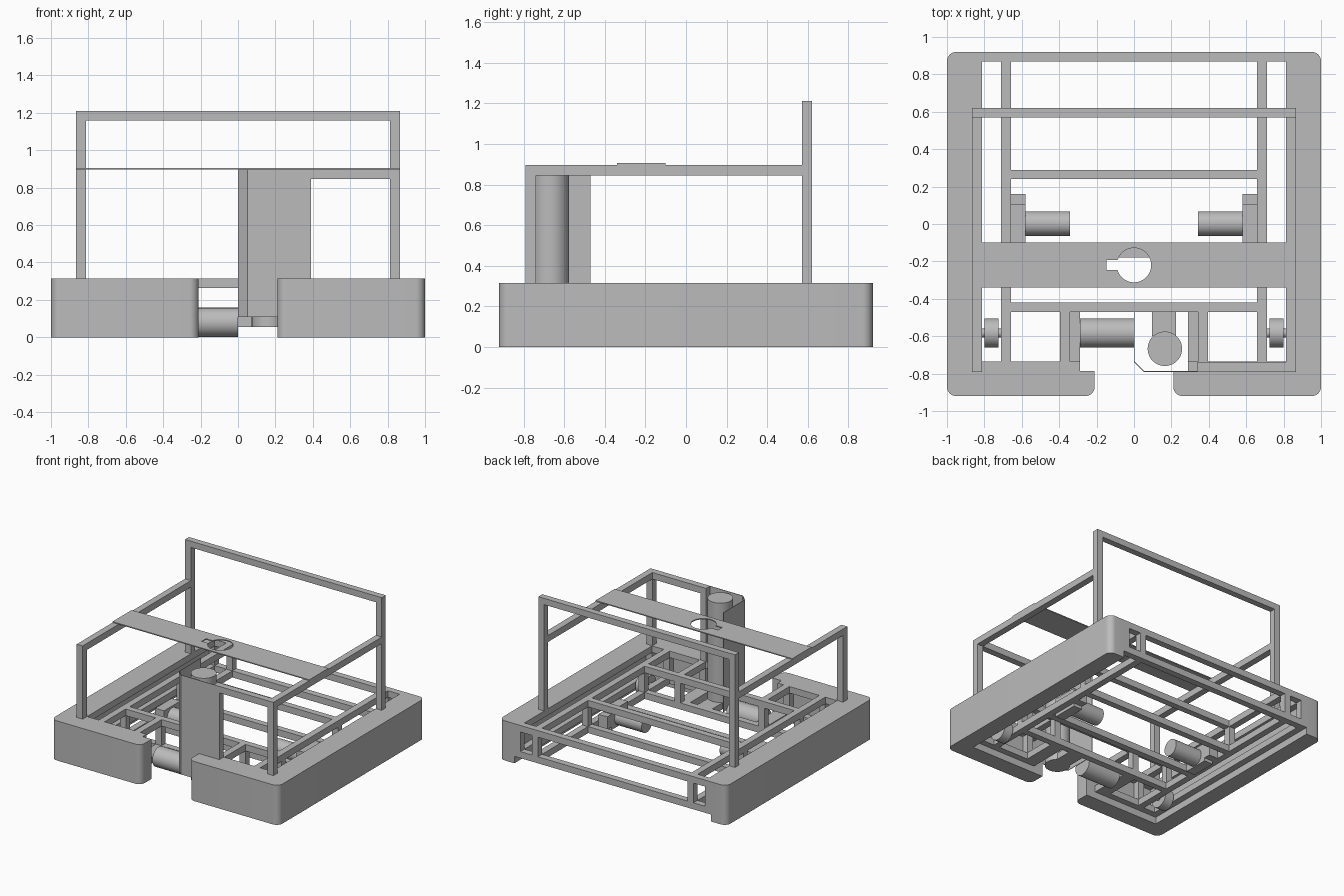
import bpy, bmesh, math
from mathutils import Matrix, Vector

cube = bpy.data.objects.get("Cube")
if cube:
    bpy.data.objects.remove(cube, do_unlink=True)

grey = bpy.data.materials.new("plain_grey")
grey.use_nodes = True
grey.diffuse_color = (0.5, 0.5, 0.5, 1)
grey.node_tree.nodes["Principled BSDF"].inputs["Base Color"].default_value = (0.5, 0.5, 0.5, 1)

T = 0.052                # tube width
TOP, BOTTOM = 0.315, 0.107   # top heights of the two base layers


def finish(name, bm):
    bmesh.ops.recalc_face_normals(bm, faces=bm.faces)
    mesh = bpy.data.meshes.new(name)
    bm.to_mesh(mesh)
    bm.free()
    obj = bpy.data.objects.new(name, mesh)
    bpy.context.collection.objects.link(obj)
    mesh.materials.append(grey)
    return obj


def box(name, x, y, z):
    bm = bmesh.new()
    bmesh.ops.create_cube(bm, size=1)
    for v in bm.verts:
        for i, (lo, hi) in enumerate((x, y, z)):
            v.co[i] = hi if v.co[i] > 0 else lo
    return finish(name, bm)


def pair(name, x, y, z):
    box("left_" + name, x, y, z)
    box("right_" + name, (-x[1], -x[0]), y, z)


def smooth(obj):
    bpy.ops.object.select_all(action='DESELECT')
    obj.select_set(True)
    bpy.context.view_layer.objects.active = obj
    bpy.ops.object.shade_smooth_by_angle(angle=math.radians(40))
    return obj


def cylinder(name, center, r, length, axis='X'):
    bm = bmesh.new()
    rot = Matrix.Rotation(math.pi / 2, 4, 'Y') if axis == 'X' else Matrix()
    bmesh.ops.create_cone(bm, cap_ends=True, segments=48, radius1=r, radius2=r,
                          depth=length, matrix=Matrix.Translation(center) @ rot)
    return smooth(finish(name, bm))


def prism(name, points, z0, z1, rounded=(), radius=0.05):
    bm = bmesh.new()
    face = bm.faces.new([bm.verts.new((x, y, z0)) for x, y in points])
    out = bmesh.ops.extrude_face_region(bm, geom=[face])
    moved = [g for g in out["geom"] if isinstance(g, bmesh.types.BMVert)]
    bmesh.ops.translate(bm, verts=moved, vec=(0, 0, z1 - z0))
    edges = [e for e in bm.edges
             if abs(e.verts[0].co.z - e.verts[1].co.z) > 1e-4
             and any((e.verts[0].co.xy - Vector(points[i])).length < 1e-4 for i in rounded)]
    if edges:
        bmesh.ops.bevel(bm, geom=edges, offset=radius, segments=8,
                        affect='EDGES', profile=0.5)
    return smooth(finish(name, bm))


# Bumpers: an L shape on each side with rounded outer corners
for side, s in (("left", 1), ("right", -1)):
    outline = [(0.21, -0.92), (1, -0.92), (1, 0.92), (0.865, 0.92),
               (0.865, -0.785), (0.21, -0.785)]
    prism(side + "_bumper", [(s * x, y) for x, y in outline], 0, TOP, (0, 1, 2))

# Base frame: two matching layers of rails
for layer, top in (("upper", TOP), ("lower", BOTTOM)):
    z = (top - T, top)
    pair(layer + "_side_rail", (0.865 - T, 0.865), (-0.785, 0.92), z)
    pair(layer + "_inner_rail", (0.658, 0.658 + T), (-0.735, 0.868), z)
    pair(layer + "_front_rail", (0.29, 0.813), (-0.785, -0.735), z)
    pair(layer + "_bay_rail", (0.343, 0.395), (-0.735, -0.47), z)
    box(layer + "_back_rail", (-0.813, 0.813), (0.868, 0.92), z)
    box(layer + "_middle_rail", (-0.658, 0.658), (0.24, 0.29), z)
    box(layer + "_bay_cross_rail", (-0.658, 0.658), (-0.47, -0.42), z)
pair("bay_plate_rail", (0.29, 0.343), (-0.735, -0.47), (BOTTOM - T, BOTTOM))
box("axle_cross_rail", (-0.658, 0.658), (-0.18, -0.128), (BOTTOM - T, BOTTOM))

# Uprights joining the layers
gap = (BOTTOM, TOP - T)
for y in (0.868, 0.24, -0.47, -0.785):
    pair("base_upright", (0.658, 0.658 + T), (y, y + T), gap)
for y in (0.868, -0.785):
    pair("corner_upright", (0.865 - T, 0.865), (y, y + T), gap)
pair("bay_upright", (0.343, 0.395), (-0.47, -0.42), gap)
pair("bay_front_upright", (0.343, 0.395), (-0.785, -0.735), gap)

# Superstructure
pair("front_post", (0.813, 0.865), (-0.79, -0.738), (TOP, 0.897))
pair("back_post", (0.813, 0.865), (0.57, 0.62), (TOP, 1.21))
pair("side_beam", (0.813, 0.865), (-0.738, 0.57), (0.845, 0.897))
box("back_top_beam", (-0.813, 0.813), (0.57, 0.62), (1.16, 1.21))
box("front_top_beam", (0.39, 0.813), (-0.79, -0.738), (0.845, 0.897))
box("tower_post", (0.34, 0.39), (-0.79, -0.738), (BOTTOM, 0.897))

# Tower: thin folded shield around an upright cylinder
w = 0.004
prism("tower_shield", [(0, -0.47), (0, -0.74), (0.05, -0.79), (0.34, -0.79),
                       (0.34, -0.79 + w), (0.05 + w, -0.79 + w),
                       (w, -0.74 + w), (w, -0.47)], BOTTOM, 0.897)
cylinder("tower_cylinder", (0.165, -0.667, 0.476), 0.092, 0.842, 'Z')
box("tower_bracket", (0.097, 0.225), (-0.6, -0.47), (BOTTOM - T, BOTTOM))

# Top plate with a keyhole opening
plate = box("top_plate", (-0.865, 0.865), (-0.34, -0.1), (0.897, 0.905))
cutters = [cylinder("hole_cutter", (0, -0.22, 0.9), 0.092, 0.1, 'Z'),
           box("slot_cutter", (-0.147, -0.05), (-0.247, -0.193), (0.85, 0.95))]
for cutter in cutters:
    cutter.hide_render = True
    cutter.hide_viewport = True
    cutter.display_type = 'WIRE'
    mod = plate.modifiers.new("keyhole", 'BOOLEAN')
    mod.operation = 'DIFFERENCE'
    mod.solver = 'EXACT'
    mod.object = cutter

# Running gear
cylinder("front_roller", (-0.145, -0.583, 0.08), 0.078, 0.29)
for side, s in (("left", 1), ("right", -1)):
    cylinder(side + "_wheel", (s * 0.762, -0.583, 0.08), 0.078, 0.076)
    cylinder(side + "_axle", (s * 0.762, -0.583, 0.08), 0.024, 0.106)
    cylinder(side + "_motor", (s * 0.463, 0.002, 0.1), 0.066, 0.24)
pair("gearbox", (0.58, 0.658), (-0.1, 0.105), (0.03, 0.18))
pair("gearbox_foot", (0.58, 0.658), (0.105, 0.16), (0.055, 0.155))
